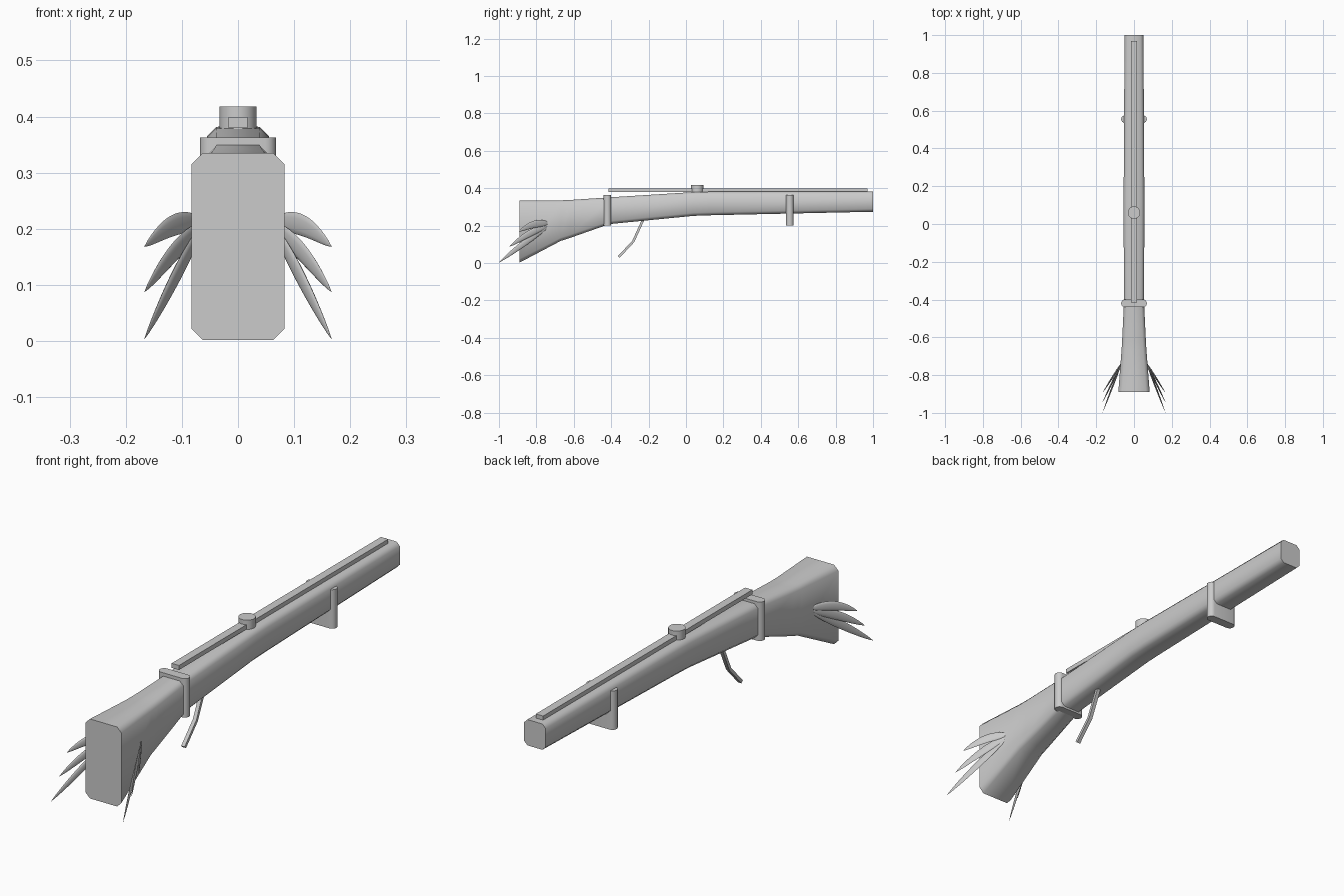
import bpy, bmesh, math
from mathutils import Vector

if "Cube" in bpy.data.objects:
    bpy.data.objects.remove(bpy.data.objects["Cube"], do_unlink=True)

grey = bpy.data.materials.new("plain grey")
grey.use_nodes = True
colour = (0.6, 0.6, 0.6, 1)
grey.diffuse_color = colour
grey.node_tree.nodes["Principled BSDF"].inputs["Base Color"].default_value = colour


def finish(name, bm, angle=50):
    """Turn a bmesh into a named, shaded object."""
    bmesh.ops.recalc_face_normals(bm, faces=bm.faces)
    mesh = bpy.data.meshes.new(name)
    bm.to_mesh(mesh)
    bm.free()
    mesh.materials.append(grey)
    obj = bpy.data.objects.new(name, mesh)
    bpy.context.collection.objects.link(obj)
    bpy.ops.object.select_all(action='DESELECT')
    obj.select_set(True)
    bpy.context.view_layer.objects.active = obj
    bpy.ops.object.shade_smooth_by_angle(angle=math.radians(angle))
    return obj


def loft(name, rings, angle=50):
    """Skin a list of equal-length rings and cap both ends."""
    bm = bmesh.new()
    loops = [[bm.verts.new(p) for p in ring] for ring in rings]
    n = len(loops[0])
    for a, b in zip(loops, loops[1:]):
        for i in range(n):
            j = (i + 1) % n
            bm.faces.new((a[i], a[j], b[j], b[i]))
    bm.faces.new(loops[0])
    bm.faces.new(loops[-1])
    return finish(name, bm, angle)


def chamfered(y, hw, low, high):
    c = 0.008 + hw * 0.145
    side = [(hw, low + c), (hw, high - c), (hw - c, high)]
    right = [(hw - c, low)] + side
    left = [(-x, z) for x, z in reversed(right)]
    return [(x, y, z) for x, z in right + left]


# Stock and barrel as one tapering body: y, half width, bottom, top
sections = [(-0.89, 0.083, 0.002, 0.335), (-0.67, 0.066, 0.118, 0.335),
            (-0.62, 0.063, 0.134, 0.337), (-0.41, 0.053, 0.208, 0.351),
            (0.04, 0.055, 0.252, 0.379), (0.12, 0.055, 0.255, 0.381),
            (1.0, 0.050, 0.274, 0.382)]
loft("stock_and_barrel", [chamfered(*s) for s in sections])


# Bands with rounded ends
def stadium(y, z, half=0.068, r=0.02, steps=10):
    ring = []
    for sign, start in ((1, -90), (-1, 90)):
        for i in range(steps + 1):
            a = math.radians(start + 180 * i / steps)
            ring.append((sign * (half - r) + r * math.cos(a), y + r * math.sin(a), z))
    return ring


for name, y in (("rear_band", -0.42), ("fore_band", 0.555)):
    loft(name, [stadium(y, 0.2), stadium(y, 0.363)])


# Sighting rail
def rail_end(y):
    return [(-0.017, y, 0.38), (0.017, y, 0.38), (0.017, y, 0.399), (-0.017, y, 0.399)]


loft("top_rail", [rail_end(-0.415), rail_end(0.97)], 30)

# Round knob on the rail
bm = bmesh.new()
bmesh.ops.create_cone(bm, cap_ends=True, segments=32, radius1=0.033, radius2=0.033, depth=0.042)
bmesh.ops.translate(bm, verts=bm.verts, vec=(0, 0.06, 0.397))
finish("rail_knob", bm)

# Bent trigger lever
path = [Vector((0, -0.225, 0.24)), Vector((0, -0.282, 0.115)), Vector((0, -0.36, 0.032))]
rings = []
for i, p in enumerate(path):
    along = (path[min(i + 1, 2)] - path[max(i - 1, 0)]).normalized()
    across = Vector((0, -along.z, along.y)) * 0.0065
    wide = Vector((0.008, 0, 0))
    rings.append([p + across + wide, p + across - wide, p - across - wide, p - across + wide])
loft("trigger_lever", rings, 30)


# Fans of pointed feathers on both sides of the stock
def feather(name, sign, base, tip, half_width, bow):
    base, tip = Vector(base), Vector(tip)
    along = (tip - base).normalized()
    normal = along.cross(Vector((0, 0, 1))).normalized()
    up = normal.cross(along)
    rings = []
    steps, around = 14, 12
    for i in range(steps + 1):
        t = 0.004 + 0.992 * i / steps
        shape = 1.42 * math.sqrt(t) * (1 - t) ** 0.8 * 1.25
        centre = base.lerp(tip, t) + up * bow * math.sin(math.pi * t)
        ring = []
        for k in range(around):
            a = math.tau * k / around
            p = centre + up * half_width * shape * math.cos(a) + normal * 0.006 * shape * math.sin(a)
            ring.append((sign * p.x, p.y, p.z))
        rings.append(ring)
    loft(name, rings, 60)


feathers = [("upper", (0.066, -0.735, 0.214), (0.167, -0.895, 0.168), 0.026, 0.014),
            ("middle", (0.066, -0.735, 0.205), (0.167, -0.945, 0.087), 0.024, 0.008),
            ("lower", (0.066, -0.735, 0.200), (0.167, -1.0, 0.003), 0.022, 0.002)]
for side, sign in (("left", 1), ("right", -1)):
    for label, base, tip, width, bow in feathers:
        feather(f"{side}_{label}_feather", sign, base, tip, width, bow)
